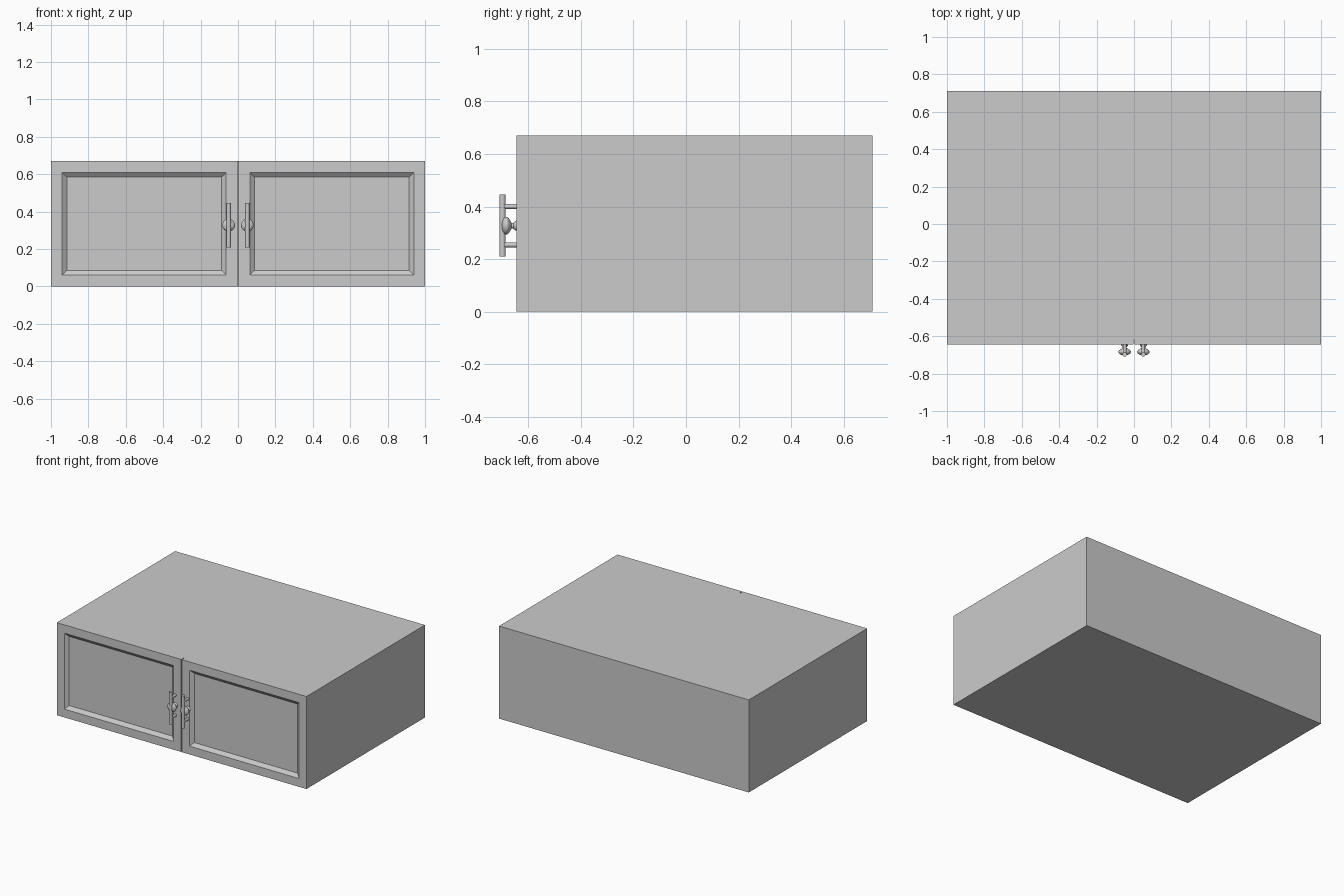
import bpy, bmesh, math
from mathutils import Matrix, Vector

if "Cube" in bpy.data.objects:
    bpy.data.objects.remove(bpy.data.objects["Cube"])

FRONT, BACK, DOOR_BACK, TOP = -0.645, 0.71, -0.62, 0.67
HANDLE_X, HANDLE_Z, BAR_Y = 0.05, 0.327, -0.698


def finish(bm, name, smooth=False):
    mesh = bpy.data.meshes.new(name)
    bmesh.ops.recalc_face_normals(bm, faces=bm.faces)
    bm.to_mesh(mesh)
    bm.free()
    obj = bpy.data.objects.new(name, mesh)
    bpy.context.collection.objects.link(obj)
    if smooth:
        bpy.ops.object.select_all(action='DESELECT')
        obj.select_set(True)
        bpy.context.view_layer.objects.active = obj
        bpy.ops.object.shade_smooth_by_angle(angle=math.radians(40))
    return obj


def box(lo, hi):
    lo, hi = Vector(lo), Vector(hi)
    bm = bmesh.new()
    bmesh.ops.create_cube(bm, size=1, matrix=Matrix.Translation((lo + hi) / 2)
                          @ Matrix.Diagonal((*(hi - lo), 1)))
    return bm


def rod(name, centre, radius, length, along_y=False):
    bm = bmesh.new()
    turn = Matrix.Rotation(math.pi / 2, 4, 'X') if along_y else Matrix()
    bmesh.ops.create_cone(bm, cap_ends=True, segments=24, radius1=radius,
                          radius2=radius, depth=length,
                          matrix=Matrix.Translation(centre) @ turn)
    return finish(bm, name, True)


def lathe_y(name, x, z, profile, steps=32):
    # profile points are (radius, y), spun around the y direction
    bm = bmesh.new()
    verts = [bm.verts.new((x + r, y, z)) for r, y in profile]
    edges = [bm.edges.new(pair) for pair in zip(verts, verts[1:])]
    bmesh.ops.spin(bm, geom=verts + edges, cent=(x, 0, z), axis=(0, 1, 0),
                   angle=math.tau, steps=steps)
    bmesh.ops.remove_doubles(bm, verts=bm.verts, dist=1e-5)
    return finish(bm, name, True)


# Cabinet body behind the doors
finish(box((-1, DOOR_BACK, 0), (1, BACK, TOP)), "cabinet_body")

# Knob: flared foot, thin neck, rounded lens-shaped head
knob = [(0.0, FRONT + 0.004), (0.02, FRONT + 0.004), (0.018, -0.65),
        (0.011, -0.657), (0.011, -0.664), (0.019, -0.668)]
for i in range(9):
    a = math.radians(-50 + 140 * i / 8)
    knob.append((0.034 * math.cos(a), -0.684 - 0.018 * math.sin(a)))
knob[-1] = (0.0, -0.702)

for side, s in (("left", -1), ("right", 1)):
    # Door with a sloped recessed panel
    x0, x1 = sorted((s * 0.003, s * 1.0))
    bm = box((x0, FRONT, 0), (x1, DOOR_BACK, TOP))
    face = min(bm.faces, key=lambda f: f.calc_center_median().y)
    bmesh.ops.inset_region(bm, faces=[face], thickness=0.085)
    bmesh.ops.inset_region(bm, faces=[face], thickness=0.035, depth=-0.02)
    finish(bm, side + "_door")

    # Bar handle on two posts, with a knob behind its middle
    x = s * HANDLE_X
    rod(side + "_handle_bar", (x, BAR_Y, HANDLE_Z), 0.0115, 0.236)
    for pos, dz in (("lower", -0.073), ("upper", 0.073)):
        rod(f"{side}_{pos}_handle_post",
            (x, (BAR_Y + FRONT) / 2, HANDLE_Z + dz), 0.0095,
            FRONT - BAR_Y + 0.004, True)
    lathe_y(side + "_knob", x, HANDLE_Z, knob)
